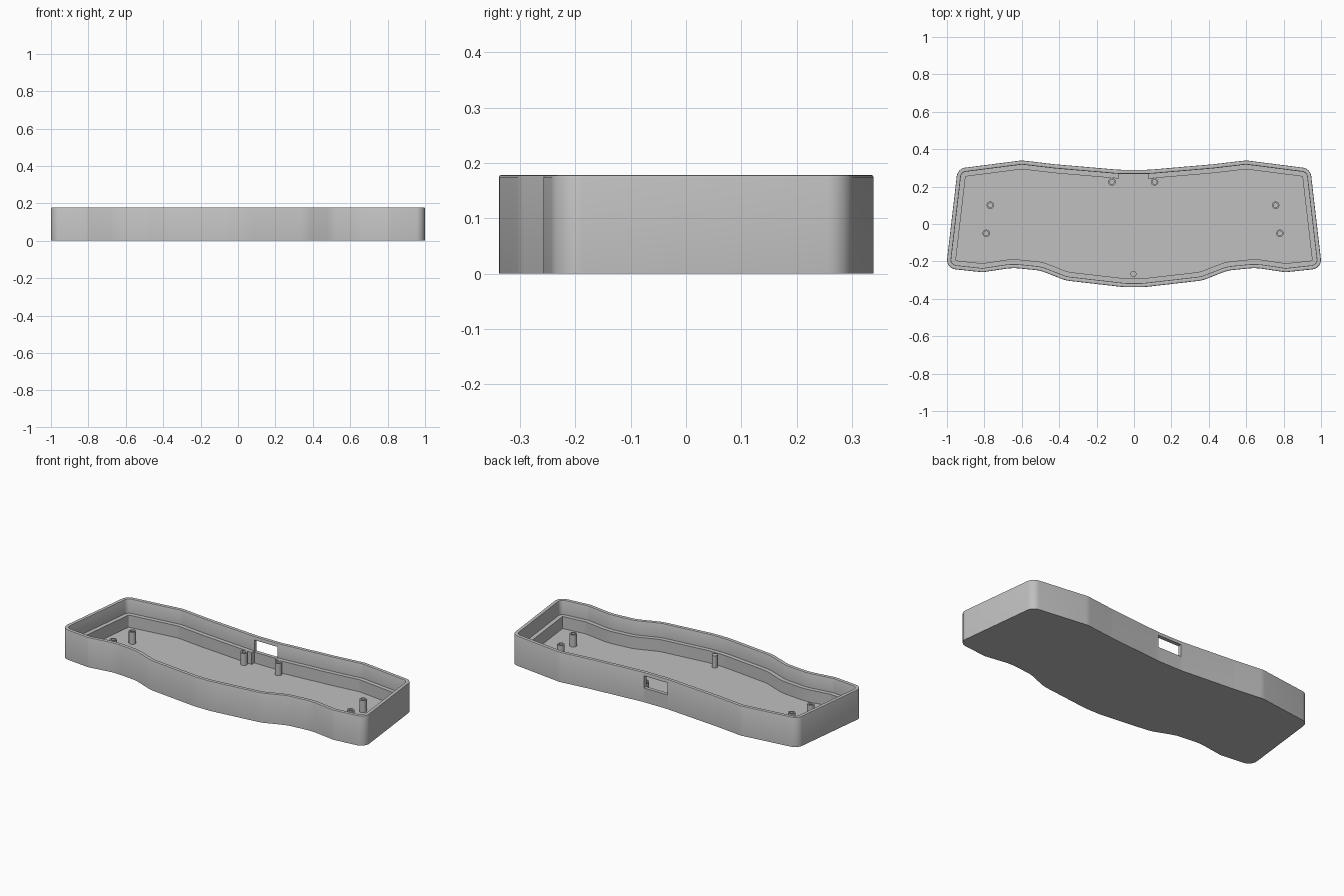
import bpy, bmesh, math
from mathutils import Vector

if "Cube" in bpy.data.objects:
    bpy.data.objects.remove(bpy.data.objects["Cube"])

COLOUR = (0.53, 0.53, 0.53, 1)
grey = bpy.data.materials.new("plain grey plastic")
grey.use_nodes = True
grey.diffuse_color = COLOUR
grey.node_tree.nodes["Principled BSDF"].inputs["Base Color"].default_value = COLOUR

HEIGHT, FLOOR, LEDGE, POST_TOP = 0.178, 0.02, 0.092, 0.092


def link(name, bm):
    mesh = bpy.data.meshes.new(name)
    bmesh.ops.recalc_face_normals(bm, faces=bm.faces)
    bm.to_mesh(mesh)
    bm.free()
    obj = bpy.data.objects.new(name, mesh)
    bpy.context.collection.objects.link(obj)
    mesh.materials.append(grey)
    return obj


def smooth(obj):
    bpy.ops.object.select_all(action='DESELECT')
    obj.select_set(True)
    bpy.context.view_layer.objects.active = obj
    bpy.ops.object.shade_smooth_by_angle(angle=math.radians(30))


def rounded(corners, steps=6):
    """Closed outline with every corner replaced by an arc of its radius."""
    out = []
    for i, (x, y, r) in enumerate(corners):
        p = Vector((x, y))
        a = (Vector(corners[i - 1][:2]) - p).normalized()
        b = (Vector(corners[(i + 1) % len(corners)][:2]) - p).normalized()
        half = a.angle(b) / 2
        centre = p + (a + b).normalized() * r / math.sin(half)
        start = p + a * r / math.tan(half) - centre
        end = p + b * r / math.tan(half) - centre
        for k in range(steps + 1):
            out.append(centre + start.lerp(end, k / steps).normalized() * r)
    return out


def inset(points, d):
    """Move a clockwise outline inwards by d."""
    res = []
    for i, p in enumerate(points):
        u = (p - points[i - 1]).normalized()
        v = (points[(i + 1) % len(points)] - p).normalized()
        n = Vector((u.y + v.y, -u.x - v.x)).normalized()
        res.append(p + n * d / max(n.dot(Vector((u.y, -u.x))), 0.5))
    return res


def loft(bm, rings):
    """Join matching rings of (points, z) and cap both ends."""
    loops = [[bm.verts.new((p.x, p.y, z)) for p in pts] for pts, z in rings]
    for lo, hi in zip(loops, loops[1:]):
        for i in range(len(lo)):
            bm.faces.new((lo[i - 1], lo[i], hi[i], hi[i - 1]))
    bm.faces.new(loops[0])
    bm.faces.new(loops[-1])


def box(name, x, y, z):
    bm = bmesh.new()
    bmesh.ops.create_cube(bm, size=1)
    for v in bm.verts:
        v.co = [lo + (c + 0.5) * (hi - lo) for c, (lo, hi) in zip(v.co, (x, y, z))]
    return link(name, bm)


# Half outline, back centre to front centre: x, y, corner radius
half = [(0.08, 0.29, 0.4), (0.42, 0.319, 0.4), (0.60, 0.34, 0.12),
        (0.943, 0.296, 0.05), (1.005, -0.237, 0.05), (0.81, -0.258, 0.06),
        (0.65, -0.234, 0.3), (0.50, -0.249, 0.2), (0.365, -0.302, 0.2),
        (0.05, -0.338, 0.4)]
outline = rounded(half + [(-x, y, r) for x, y, r in reversed(half)])

# Tray shell: outer wall, softened rim, inner wall, ledge and floor
profile = [(0, 0), (0, HEIGHT - 0.004), (0.0012, HEIGHT - 0.0012), (0.004, HEIGHT),
           (0.018, HEIGHT), (0.0208, HEIGHT - 0.0012), (0.022, HEIGHT - 0.004),
           (0.022, LEDGE), (0.047, LEDGE), (0.047, FLOOR)]
bm = bmesh.new()
loft(bm, [(inset(outline, d), z) for d, z in profile])
tray = link("tray_shell", bm)

# Connector opening through the back wall, and the gap in the ledge behind it
cutters = [box("port_cutter", (-0.08, 0.075), (0.2, 0.4), (0.085, 0.157)),
           box("ledge_gap_cutter", (-0.08, 0.075), (0.2, 0.268), (FLOOR, 0.13))]
for cutter in cutters:
    cutter.hide_render = True
    mod = tray.modifiers.new(cutter.name, 'BOOLEAN')
    mod.operation, mod.solver, mod.object = 'DIFFERENCE', 'EXACT', cutter
bpy.context.view_layer.update()
cut = bpy.data.meshes.new_from_object(tray.evaluated_get(bpy.context.evaluated_depsgraph_get()))
tray.modifiers.clear()
tray.data = cut
for cutter in cutters:
    bpy.data.objects.remove(cutter)
smooth(tray)


# Screw posts standing on the floor
def post(name, x, y, radius, bore):
    def ring(r):
        return [Vector((x + r * math.cos(a), y + r * math.sin(a)))
                for a in (math.tau * i / 32 for i in range(32))]
    rings = [(ring(radius), FLOOR - 0.005), (ring(radius), POST_TOP)]
    if bore:
        rings += [(ring(bore), POST_TOP), (ring(bore), FLOOR + 0.005)]
    bm = bmesh.new()
    loft(bm, rings)
    smooth(link(name, bm))


for side, places in (("left", [(0.11, 0.225), (0.757, 0.10), (0.78, -0.05)]),
                     ("right", [(-0.118, 0.225), (-0.768, 0.10), (-0.79, -0.05)])):
    for part, (x, y) in zip(("back", "side", "front"), places):
        post(f"{part}_post_{side}", x, y, 0.02, 0.012)
post("centre_front_post", -0.003, -0.267, 0.016, 0)
